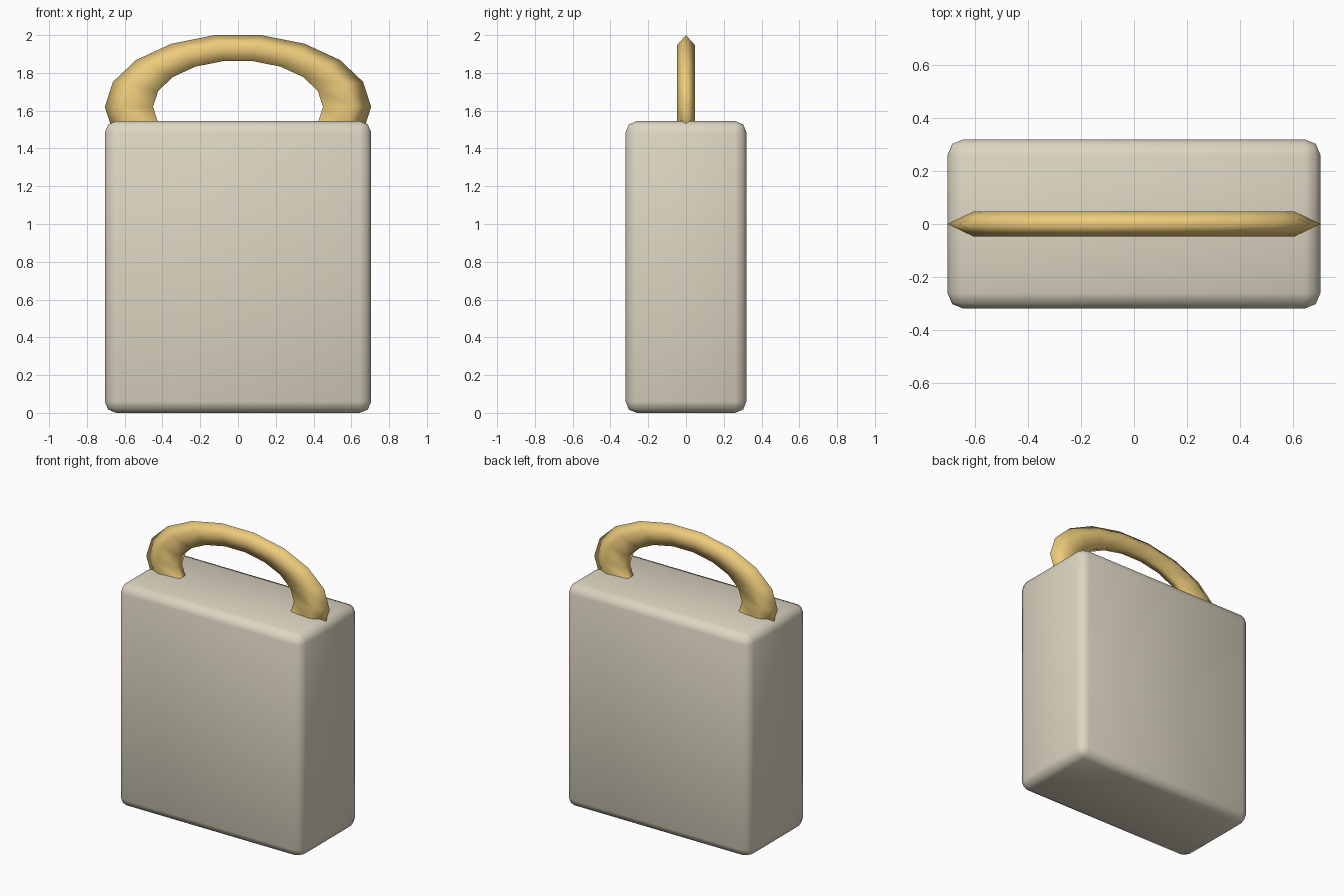
import bpy
import math

if "Cube" in bpy.data.objects:
    bpy.data.objects.remove(bpy.data.objects["Cube"])


def finish(obj, name, color):
    obj.name = name
    mat = bpy.data.materials.new(name + "_material")
    mat.diffuse_color = (*color, 1)
    mat.use_nodes = True
    mat.node_tree.nodes["Principled BSDF"].inputs["Base Color"].default_value = mat.diffuse_color
    obj.data.materials.append(mat)
    bpy.ops.object.shade_smooth()


# Body: rounded upright block
W, D, H = 1.41, 0.64, 1.545
bpy.ops.mesh.primitive_cube_add(size=1, location=(0, 0, H / 2))
body = bpy.context.object
body.scale = (W, D, H)
bpy.ops.object.transform_apply(location=False, rotation=False, scale=True)
bevel = body.modifiers.new("rounded_edges", "BEVEL")
bevel.width = 0.06
bevel.segments = 2
finish(body, "body", (0.72, 0.67, 0.54))

# Handle: low-poly ring, flattened and half sunk into the body
bpy.ops.mesh.primitive_torus_add(
    major_segments=18, minor_segments=5,
    major_radius=0.564, minor_radius=0.141,
    location=(0, 0, 1.62), rotation=(math.radians(90), 0, 0))
handle = bpy.context.object
handle.scale = (1, 0.5475, 0.35)
bpy.ops.object.transform_apply(location=False, rotation=True, scale=True)
finish(handle, "handle", (0.85, 0.6, 0.2))
